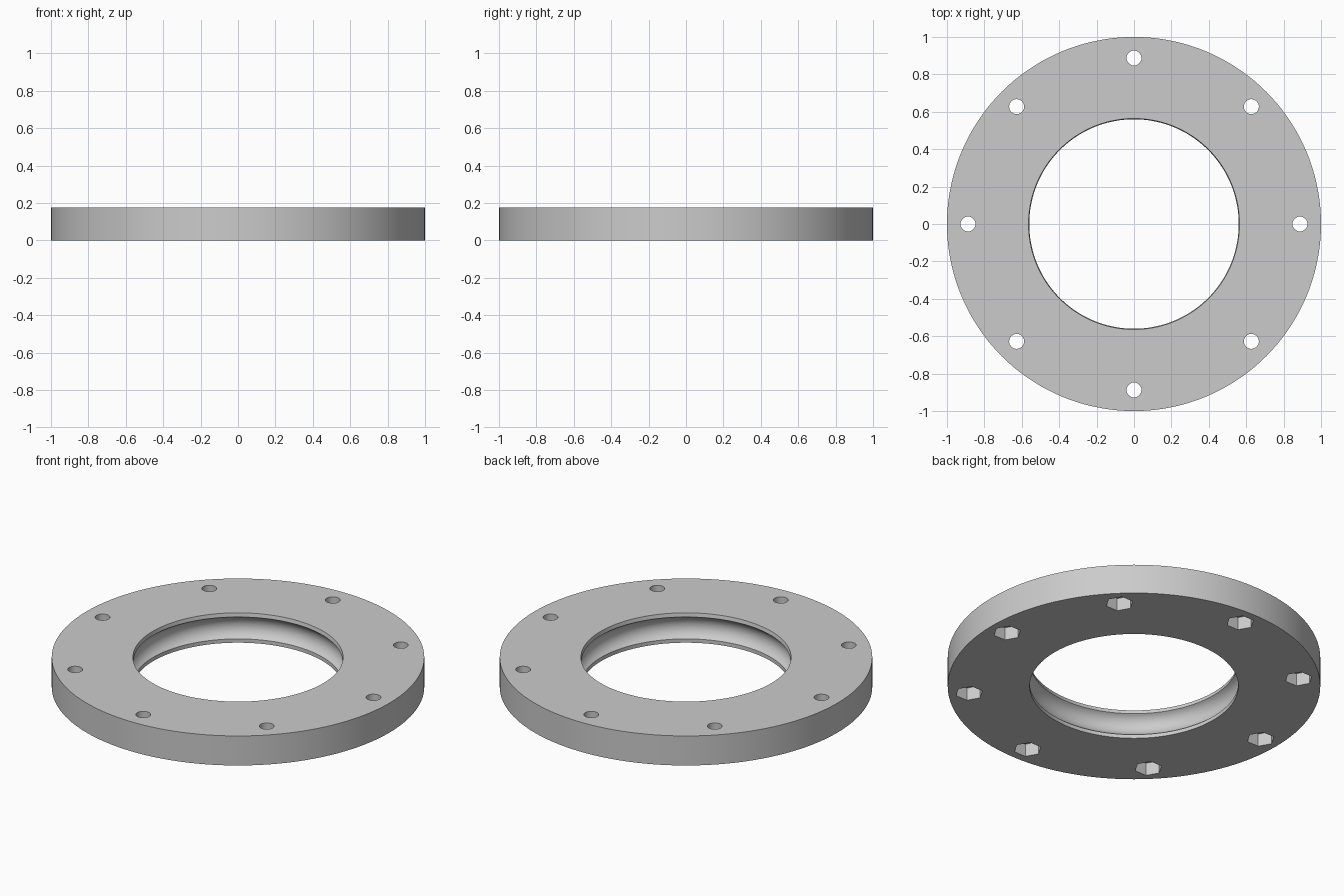
import bpy, bmesh
from math import pi, sin, cos, asin, sqrt, radians

cube = bpy.data.objects.get("Cube")
if cube:
    bpy.data.objects.remove(cube, do_unlink=True)

HEIGHT = 0.175
OUTER = 1.0
BORE = 0.56
SEGMENTS = 144
BOLT_CIRCLE = 0.8875
BOLTS = 8

grey = bpy.data.materials.new("light grey")
grey.use_nodes = True
colour = (0.6, 0.6, 0.6, 1)
grey.diffuse_color = colour
grey.node_tree.nodes["Principled BSDF"].inputs["Base Color"].default_value = colour


def make_object(name, bm):
    bmesh.ops.recalc_face_normals(bm, faces=bm.faces)
    mesh = bpy.data.meshes.new(name)
    bm.to_mesh(mesh)
    bm.free()
    mesh.materials.append(grey)
    obj = bpy.data.objects.new(name, mesh)
    bpy.context.collection.objects.link(obj)
    return obj


def groove_profile(ball=0.075, half=0.065, steps=14):
    """Round race cut into the bore, from bottom lip to top lip."""
    centre = BORE - sqrt(ball**2 - half**2)
    limit = asin(half / ball)
    angles = [-limit + 2 * limit * i / steps for i in range(steps + 1)]
    return [(centre + ball * cos(a), HEIGHT / 2 + ball * sin(a)) for a in angles]


# Ring body: revolved cross-section with the race on its inside
profile = [(OUTER, HEIGHT), (OUTER, 0), (BORE, 0)] + groove_profile()
profile.append((BORE + 0.004, HEIGHT))
bm = bmesh.new()
rows = []
for i in range(SEGMENTS):
    a = 2 * pi * i / SEGMENTS
    rows.append([bm.verts.new((r * cos(a), r * sin(a), z)) for r, z in profile])
n = len(profile)
for i in range(SEGMENTS):
    here, there = rows[i], rows[(i + 1) % SEGMENTS]
    for j in range(n):
        k = (j + 1) % n
        bm.faces.new((here[j], there[j], there[k], here[k]))
ring = make_object("flange_ring", bm)


def prism_cutters(name, sides, radius, bottom, top):
    """One upright prism at every bolt position."""
    bm = bmesh.new()
    for i in range(BOLTS):
        a = 2 * pi * i / BOLTS
        x, y = BOLT_CIRCLE * cos(a), BOLT_CIRCLE * sin(a)
        ends = []
        for z in (bottom, top):
            ends.append([bm.verts.new((x + radius * cos(2 * pi * s / sides),
                                       y + radius * sin(2 * pi * s / sides), z))
                         for s in range(sides)])
            bm.faces.new(ends[-1])
        for s in range(sides):
            t = (s + 1) % sides
            bm.faces.new((ends[0][s], ends[0][t], ends[1][t], ends[1][s]))
    obj = make_object(name, bm)
    obj.hide_render = True
    return obj


# Bolt holes through the ring and hexagonal nut pockets underneath
cutters = [prism_cutters("bolt_hole_cutter", 32, 0.04, -0.1, 0.3),
           prism_cutters("nut_pocket_cutter", 6, 0.075, -0.1, 0.075)]

bpy.ops.object.select_all(action="DESELECT")
bpy.context.view_layer.objects.active = ring
ring.select_set(True)
for cutter in cutters:
    mod = ring.modifiers.new(cutter.name, "BOOLEAN")
    mod.operation = "DIFFERENCE"
    mod.solver = "EXACT"
    mod.object = cutter
    bpy.ops.object.modifier_apply(modifier=mod.name)
for cutter in cutters:
    bpy.data.objects.remove(cutter, do_unlink=True)

# Smooth round walls, crisp rims
bpy.ops.object.shade_smooth_by_angle(angle=radians(25))
